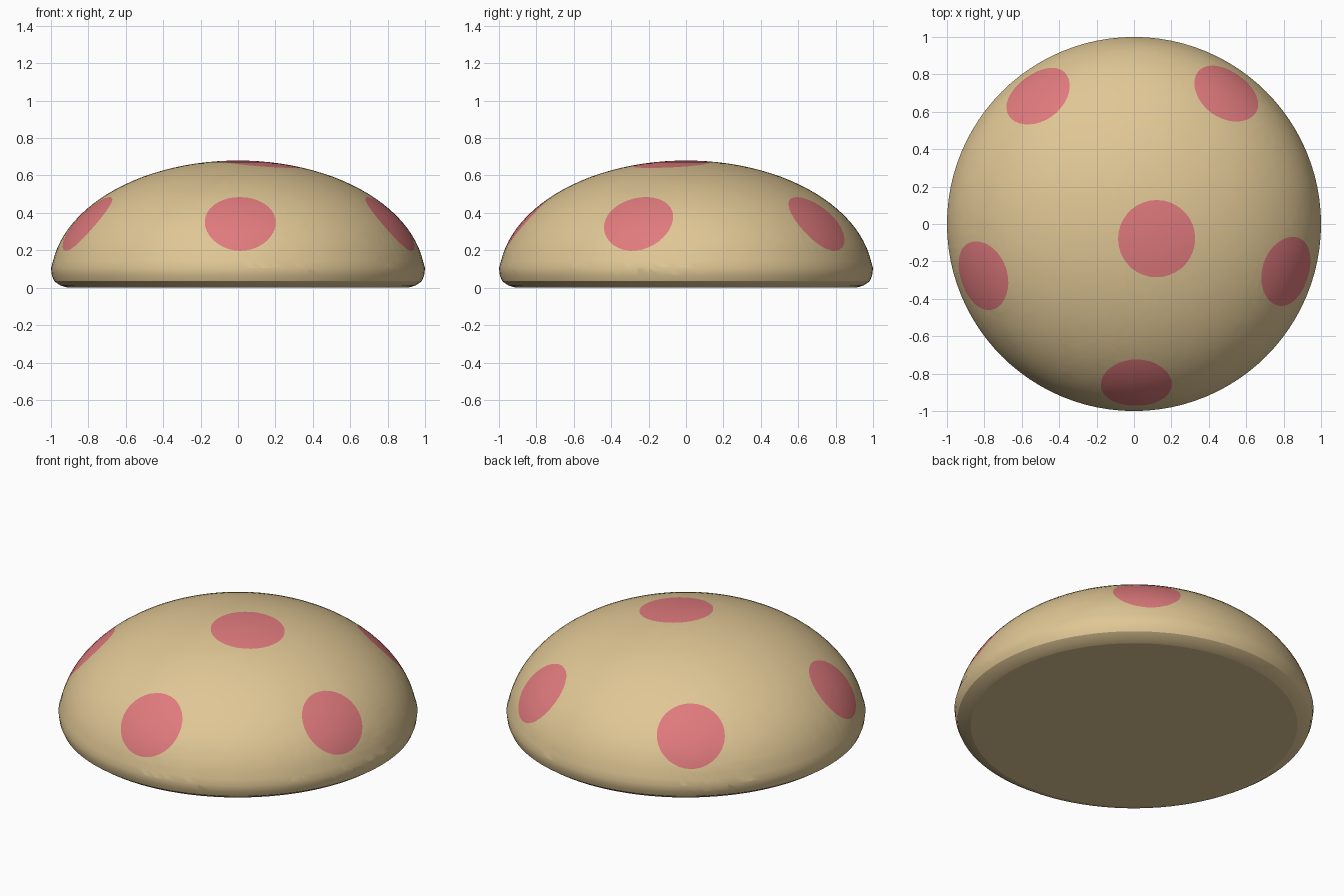
import bpy, bmesh, math
from mathutils import Vector

if "Cube" in bpy.data.objects:
    bpy.data.objects.remove(bpy.data.objects["Cube"])

SEG = 96
BASE_Z, HEIGHT = 0.05, 0.63      # ellipse centre height and vertical radius


def material(name, rgb):
    m = bpy.data.materials.new(name)
    m.diffuse_color = (*rgb, 1.0)
    m.use_nodes = True
    m.node_tree.nodes["Principled BSDF"].inputs["Base Color"].default_value = m.diffuse_color
    return m


def surface_z(r):
    return BASE_Z + HEIGHT * math.sqrt(max(0.0, 1 - r * r))


# Dome profile: flat base, rounded lower rim, elliptical top
profile = [(0.91, 0.0), (0.95, 0.012), (0.983, 0.035), (0.995, 0.065)]
for i in range(25):
    a = math.radians(5 + 82 * i / 24)
    profile.append((math.cos(a) if i else 1.0, BASE_Z + HEIGHT * math.sin(a)))

bm = bmesh.new()
rings = []
for r, z in profile:
    rings.append([bm.verts.new((r * math.cos(math.tau * k / SEG),
                                r * math.sin(math.tau * k / SEG), z))
                  for k in range(SEG)])
for lo, hi in zip(rings, rings[1:]):
    for k in range(SEG):
        n = (k + 1) % SEG
        bm.faces.new((lo[k], lo[n], hi[n], hi[k]))
bm.faces.new(list(reversed(rings[0])))
tip = bm.verts.new((0, 0, BASE_Z + HEIGHT))
for k in range(SEG):
    bm.faces.new((rings[-1][k], rings[-1][(k + 1) % SEG], tip))


def cut_spot(x, y, radius, sides=36):
    """Cut a round spot into the dome and give it the second material."""
    centre = Vector((x, y, surface_z(math.hypot(x, y))))
    normal = Vector((x, y, (centre.z - BASE_Z) / HEIGHT ** 2)).normalized()
    u = normal.orthogonal().normalized()
    v = normal.cross(u)
    faces = [f for f in bm.faces
             if f.normal.dot(normal) > 0.2
             and (f.calc_center_median() - centre).length < 0.45]
    for k in range(sides):
        a = math.tau * k / sides
        out = u * math.cos(a) + v * math.sin(a)
        p = centre + out * radius
        geom = set(faces)
        for f in faces:
            geom.update(f.edges)
            geom.update(f.verts)
        res = bmesh.ops.bisect_plane(bm, geom=list(geom), dist=1e-6,
                                     plane_co=p, plane_no=out)
        faces = [g for g in res["geom"] if isinstance(g, bmesh.types.BMFace)
                 and (g.calc_center_median() - p).dot(out) < 0]
    for f in faces:
        f.material_index = 1


# One spot near the top, five around the side
bm.normal_update()
cut_spot(0.122, -0.079, 0.206)
for k in range(5):
    a = math.radians(-89.2 + 72 * k)
    bm.normal_update()
    cut_spot(0.87 * math.cos(a), 0.87 * math.sin(a), 0.189)
bm.normal_update()

mesh = bpy.data.meshes.new("spotted_dome")
bm.to_mesh(mesh)
bm.free()
mesh.materials.append(material("tan", (0.745, 0.57, 0.30)))
mesh.materials.append(material("pink_red", (0.745, 0.195, 0.205)))
dome = bpy.data.objects.new("spotted_dome", mesh)
bpy.context.collection.objects.link(dome)

# Smooth shading, with the flat underside kept crisp
bpy.context.view_layer.objects.active = dome
dome.select_set(True)
bpy.ops.object.shade_smooth_by_angle(angle=math.radians(30))
for p in mesh.polygons:
    if p.normal.z < -0.99:
        p.use_smooth = False
